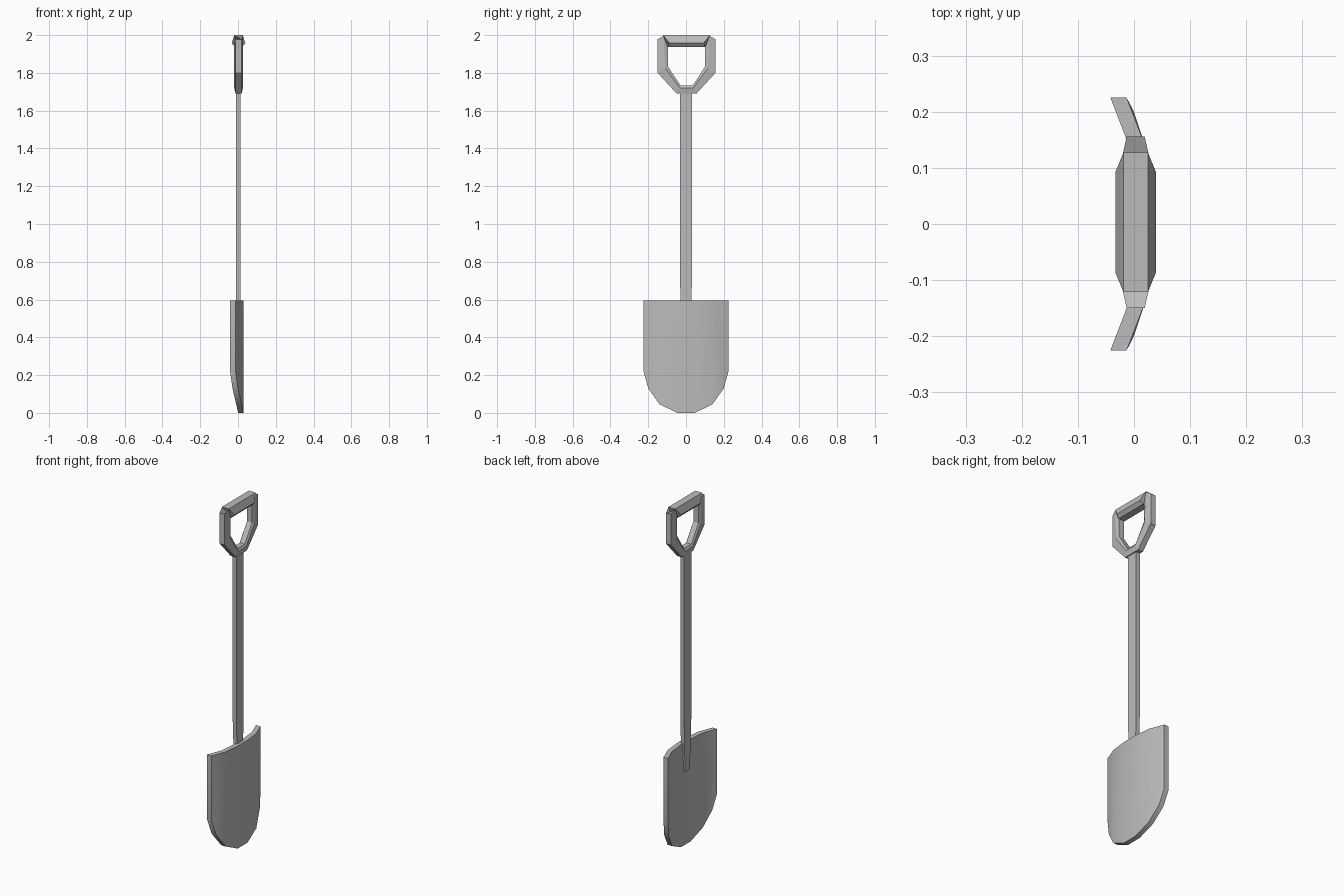
import bpy

cube = bpy.data.objects.get("Cube")
if cube:
    bpy.data.objects.remove(cube, do_unlink=True)

# One plain grey for the whole tool
grey = bpy.data.materials.new("plain grey")
grey.use_nodes = True
COLOUR = (0.5, 0.5, 0.5, 1)
grey.diffuse_color = COLOUR
next(n for n in grey.node_tree.nodes
     if n.type == 'BSDF_PRINCIPLED').inputs["Base Color"].default_value = COLOUR


def make(name, verts, faces):
    mesh = bpy.data.meshes.new(name)
    mesh.from_pydata(verts, [], faces)
    mesh.materials.append(grey)
    obj = bpy.data.objects.new(name, mesh)
    bpy.context.collection.objects.link(obj)
    bpy.ops.object.select_all(action='DESELECT')
    obj.select_set(True)
    bpy.context.view_layer.objects.active = obj
    bpy.ops.object.mode_set(mode='EDIT')
    bpy.ops.mesh.select_all(action='SELECT')
    bpy.ops.mesh.normals_make_consistent(inside=False)
    bpy.ops.object.mode_set(mode='OBJECT')
    return obj


def loft(name, rings):
    """Skin a list of equal rings and cap both ends."""
    n = len(rings[0])
    verts = [v for ring in rings for v in ring]
    faces = [(r * n + i, r * n + (i + 1) % n,
              (r + 1) * n + (i + 1) % n, (r + 1) * n + i)
             for r in range(len(rings) - 1) for i in range(n)]
    last = (len(rings) - 1) * n
    faces += [tuple(range(n)), tuple(range(last, last + n))]
    return make(name, verts, faces)


# Blade: rounded outline bent backwards at the sides, thickened along x
TOP, THICK = 0.595, 0.029
half = [(0.045, 0.0), (0.14, 0.045), (0.2, 0.13), (0.225, 0.22)]
lower = [(-y, z) for y, z in reversed(half)] + half
upper = [(s * y, TOP) for s, y in
         ((-1, 0.225), (-1, 0.14), (-1, 0.045), (1, 0.045), (1, 0.14), (1, 0.225))]
rim = lower + upper[::-1]


def bend(y):
    return 0.03 - 0.043 * abs(y / 0.225) ** 3


count = len(rim)
verts = [(bend(y) - t, y, z) for t in (0, THICK) for y, z in rim]
index = {p: i for i, p in enumerate(rim)}
panels = [lower[:3] + [upper[1], upper[0]],
          lower[2:4] + [upper[2], upper[1]],
          lower[3:5] + [upper[3], upper[2]],
          lower[4:6] + [upper[4], upper[3]],
          lower[5:] + [upper[5], upper[4]]]
faces = [tuple(index[p] + off for p in panel) for off in (0, count) for panel in panels]
faces += [(i, (i + 1) % count, (i + 1) % count + count, i + count) for i in range(count)]
blade = make("blade", verts, faces)
bpy.ops.object.shade_smooth_by_angle(angle=0.6)

# Shaft: flat bar narrowing to the tongue that lies on the blade
loft("shaft", [[(a, -w, z), (b, -w, z), (b, w, z), (a, w, z)]
               for z, w, a, b in ((0.43, 0.022, -0.009, 0.013),
                                  (0.73, 0.033, -0.011, 0.013),
                                  (1.71, 0.033, -0.011, 0.013))])

# Handle frame: bevelled section swept round an open yoke
CX, CY = 0.003, 0.003
outer = [(0.052, 1.69), (0.153, 1.80), (0.153, 1.978)]
middle = [(0.035, 1.72), (0.112, 1.825), (0.122, 1.996)]
inner = [(0.033, 1.734), (0.098, 1.833), (0.098, 1.955)]
rings = []
for side, order in ((-1, (2, 1, 0)), (1, (0, 1, 2))):
    for k in order:
        section = [(-0.016, outer), (-0.023, middle), (-0.016, inner),
                   (0.016, inner), (0.023, middle), (0.016, outer)]
        rings.append([(CX + x, CY + side * p[k][0], p[k][1]) for x, p in section])
loft("handle_frame", rings)

# Grip: six-sided bar with ends sloping inwards
grip = [(-0.022, 0.124, 2.0), (-0.036, 0.09, 1.957), (-0.02, 0.1, 1.938),
        (0.02, 0.1, 1.938), (0.036, 0.09, 1.957), (0.022, 0.124, 2.0)]
loft("grip", [[(CX + x, CY + s * y, z) for x, y, z in grip] for s in (-1, 1)])
